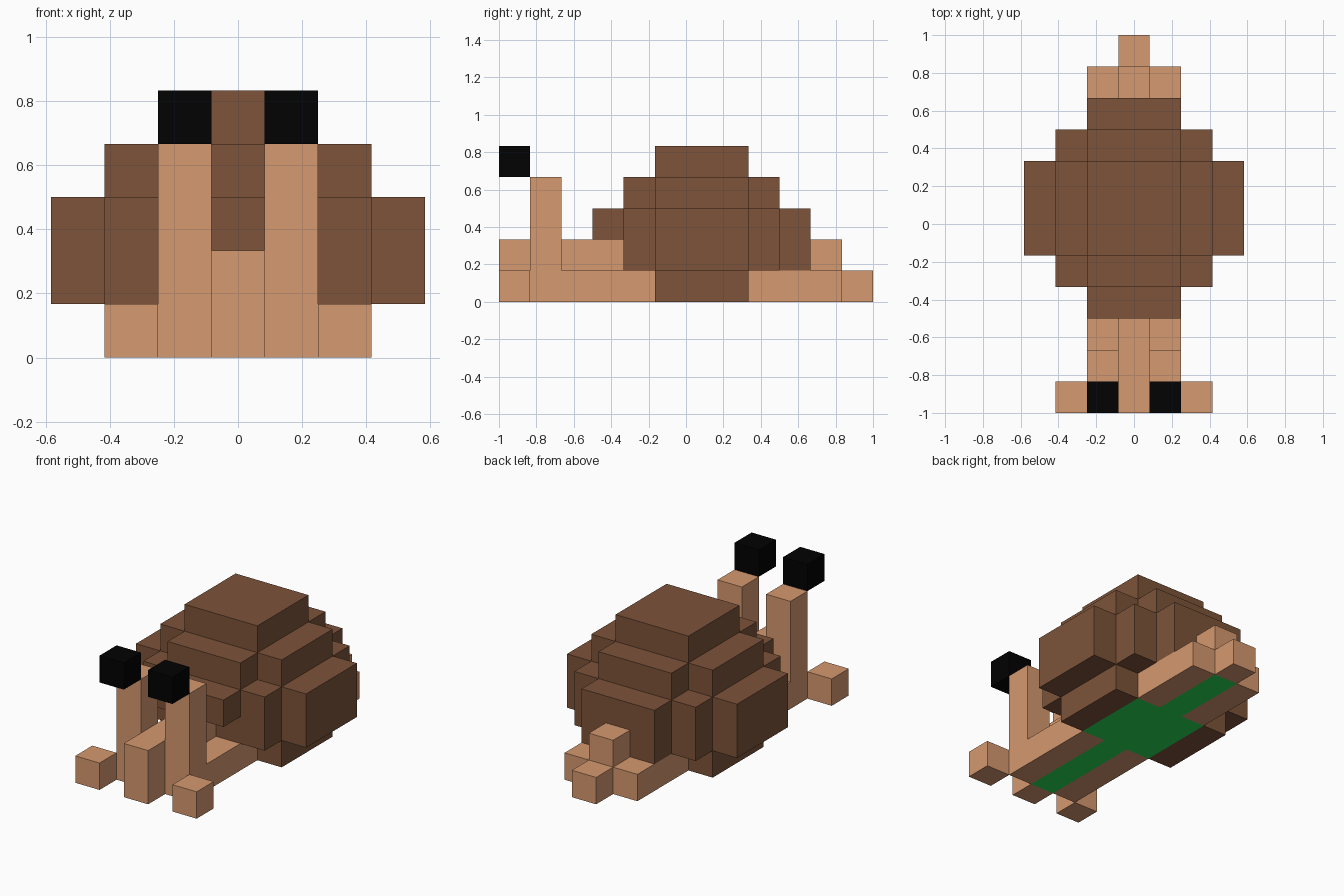
import bpy
import bmesh
from mathutils import Vector

U = 1 / 6  # edge of one block

cube = bpy.data.objects.get("Cube")
if cube:
    bpy.data.objects.remove(cube, do_unlink=True)


def material(name, rgb):
    mat = bpy.data.materials.new(name)
    mat.use_nodes = True
    mat.diffuse_color = (*rgb, 1)
    mat.node_tree.nodes["Principled BSDF"].inputs["Base Color"].default_value = (*rgb, 1)
    return mat


tan = material("tan skin", (0.67, 0.32, 0.16))
brown = material("brown shell", (0.206, 0.088, 0.042))
black = material("black eye", (0.0005, 0.0005, 0.0005))
green = material("green sole", (0.022, 0.72, 0.1))


def blocks(x0, x1, y0, y1, z0, z1):
    """Grid cells in a box; x counts block centres, y and z count block edges."""
    return {(x, y, z) for x in range(x0, x1 + 1)
            for y in range(y0, y1) for z in range(z0, z1)}


def build(name, cells, mat):
    """Outer skin of a set of cells, with flat areas merged."""
    bm = bmesh.new()
    verts = {}
    for cell in cells:
        for axis in range(3):
            for side in (-1, 1):
                beside = list(cell)
                beside[axis] += side
                if tuple(beside) in cells:
                    continue
                normal, a, b = Vector(), Vector(), Vector()
                normal[axis] = side / 2
                a[(axis + 1) % 3] = 0.5
                b[(axis + 2) % 3] = side / 2
                centre = Vector(cell) + Vector((0, 0.5, 0.5)) + normal
                ring = []
                for p in (-a - b, a - b, a + b, b - a):
                    co = (centre + p) * U
                    key = tuple(round(c, 4) for c in co)
                    if key not in verts:
                        verts[key] = bm.verts.new(co)
                    ring.append(verts[key])
                bm.faces.new(ring)
    bmesh.ops.dissolve_limit(bm, angle_limit=0.01, verts=bm.verts[:], edges=bm.edges[:])
    mesh = bpy.data.meshes.new(name)
    bm.to_mesh(mesh)
    bm.free()
    mesh.materials.append(mat)
    obj = bpy.data.objects.new(name, mesh)
    bpy.context.collection.objects.link(obj)


# Sole under the foot: a long strip with a broad middle
sole = blocks(0, 0, -5, 5, 0, 1) | blocks(-1, 1, -1, 2, 0, 1)

# Foot, head with neck, and tail
body = blocks(-1, 1, -5, 5, 0, 1) | blocks(0, 0, -6, -5, 0, 1)
body |= blocks(0, 0, -6, -2, 1, 2)
body |= blocks(0, 0, 5, 6, 0, 1) | blocks(0, 0, 4, 5, 1, 2)
body -= sole

# Stepped round shell
shell = blocks(-2, 2, -1, 2, 0, 1)
shell |= blocks(-2, 2, -2, 3, 1, 3) | blocks(-3, 3, -1, 2, 1, 3)
shell |= blocks(-1, 1, -3, -2, 2, 3) | blocks(-1, 1, 3, 4, 1, 3)
shell |= blocks(-1, 1, -2, 3, 3, 4) | blocks(-2, 2, -1, 2, 3, 4)
shell |= blocks(-1, 1, -1, 2, 4, 5)
shell -= body | sole

build("sole", sole, green)
build("body", body, tan)
build("shell", shell, brown)

# Eye stalks, eyes and feelers on both sides
for side, s in (("left", 1), ("right", -1)):
    build(side + "_eye_stalk", blocks(s, s, -5, -4, 1, 4), tan)
    build(side + "_eye", blocks(s, s, -6, -5, 4, 5), black)
    build(side + "_feeler", blocks(2 * s, 2 * s, -6, -5, 0, 1), tan)
